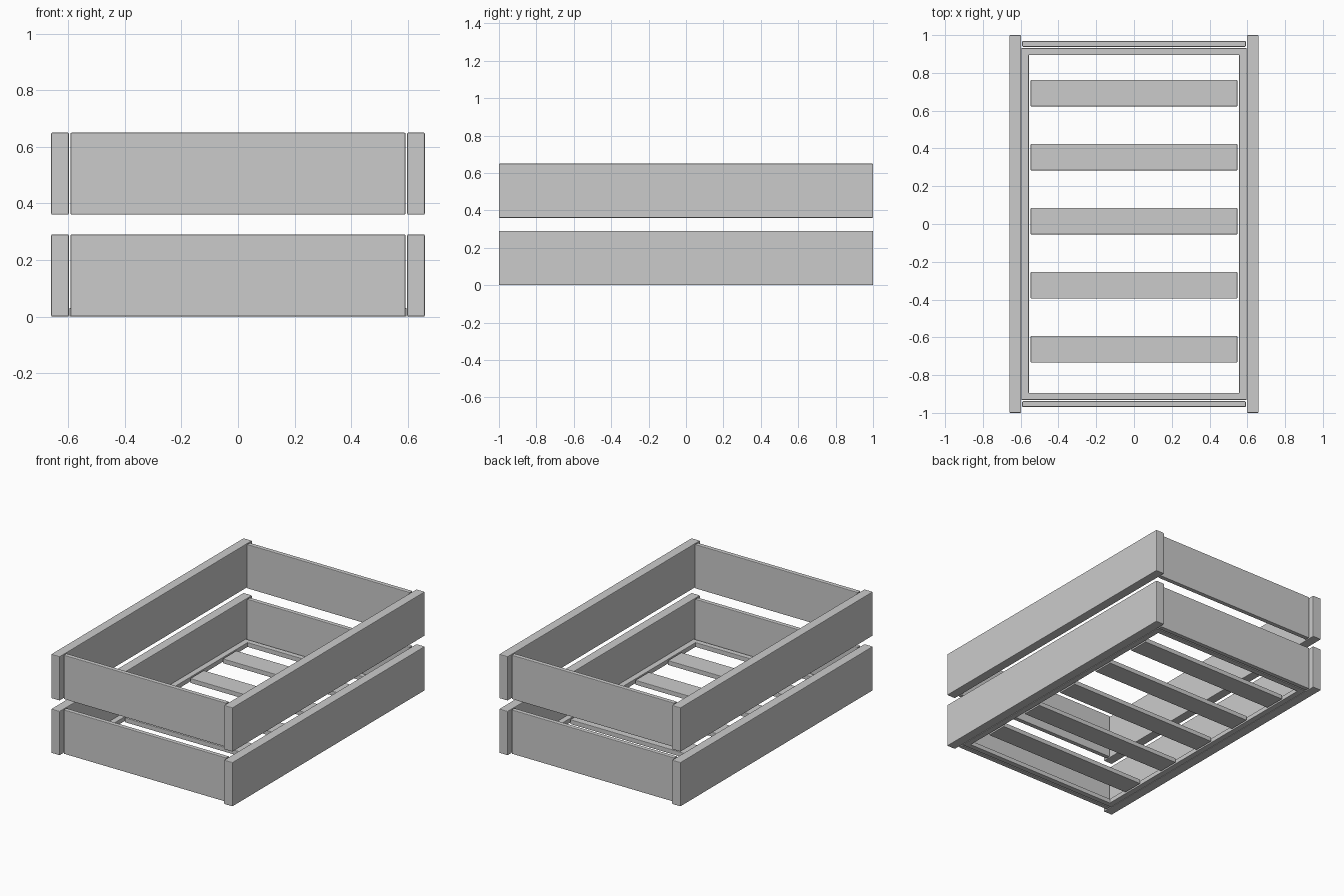
import bpy, bmesh

if "Cube" in bpy.data.objects:
    bpy.data.objects.remove(bpy.data.objects["Cube"])

def finish(name, bm, bevel):
    bmesh.ops.recalc_face_normals(bm, faces=bm.faces)
    me = bpy.data.meshes.new(name)
    bm.to_mesh(me)
    bm.free()
    ob = bpy.data.objects.new(name, me)
    bpy.context.collection.objects.link(ob)
    mod = ob.modifiers.new("soft_edges", 'BEVEL')
    mod.width, mod.segments, mod.limit_method = bevel, 2, 'ANGLE'
    return ob

def board(name, x, y, z, bevel=0.004):
    """Box from (min, max) ranges."""
    bm = bmesh.new()
    bmesh.ops.create_cube(bm, size=1)
    for v in bm.verts:
        v.co = [r[0] + (c + 0.5) * (r[1] - r[0]) for c, r in zip(v.co, (x, y, z))]
    return finish(name, bm, bevel)

# Two tiers of side and end planks
for tier, z in (("lower", (0, 0.29)), ("upper", (0.36, 0.65))):
    for side, s in (("left", -1), ("right", 1)):
        board(f"{tier}_{side}_plank", sorted((s * 0.598, s * 0.66)), (-1, 1), z)
    for end, s in (("front", -1), ("back", 1)):
        board(f"{tier}_{end}_plank", (-0.592, 0.592), sorted((s * 0.938, s * 0.968)), z)

# Rectangular base frame, one continuous ring
bm = bmesh.new()
corners = ((-1, -1), (1, -1), (1, 1), (-1, 1))
outer = [bm.verts.new((sx * 0.596, sy * 0.931, 0)) for sx, sy in corners]
inner = [bm.verts.new((sx * 0.557, sy * 0.895, 0)) for sx, sy in corners]
for i in range(4):
    j = (i + 1) % 4
    bm.faces.new((outer[i], outer[j], inner[j], inner[i]))
ext = bmesh.ops.extrude_face_region(bm, geom=bm.faces[:], use_keep_orig=True)
for v in ext["geom"]:
    if isinstance(v, bmesh.types.BMVert):
        v.co.z = 0.03
finish("base_frame", bm, 0.003)

# Base slats
for i in range(5):
    y = 0.015 + (i - 2) * 0.339
    board(f"base_slat_{i + 1}", (-0.547, 0.547), (y - 0.07, y + 0.07), (0, 0.03), 0.003)
